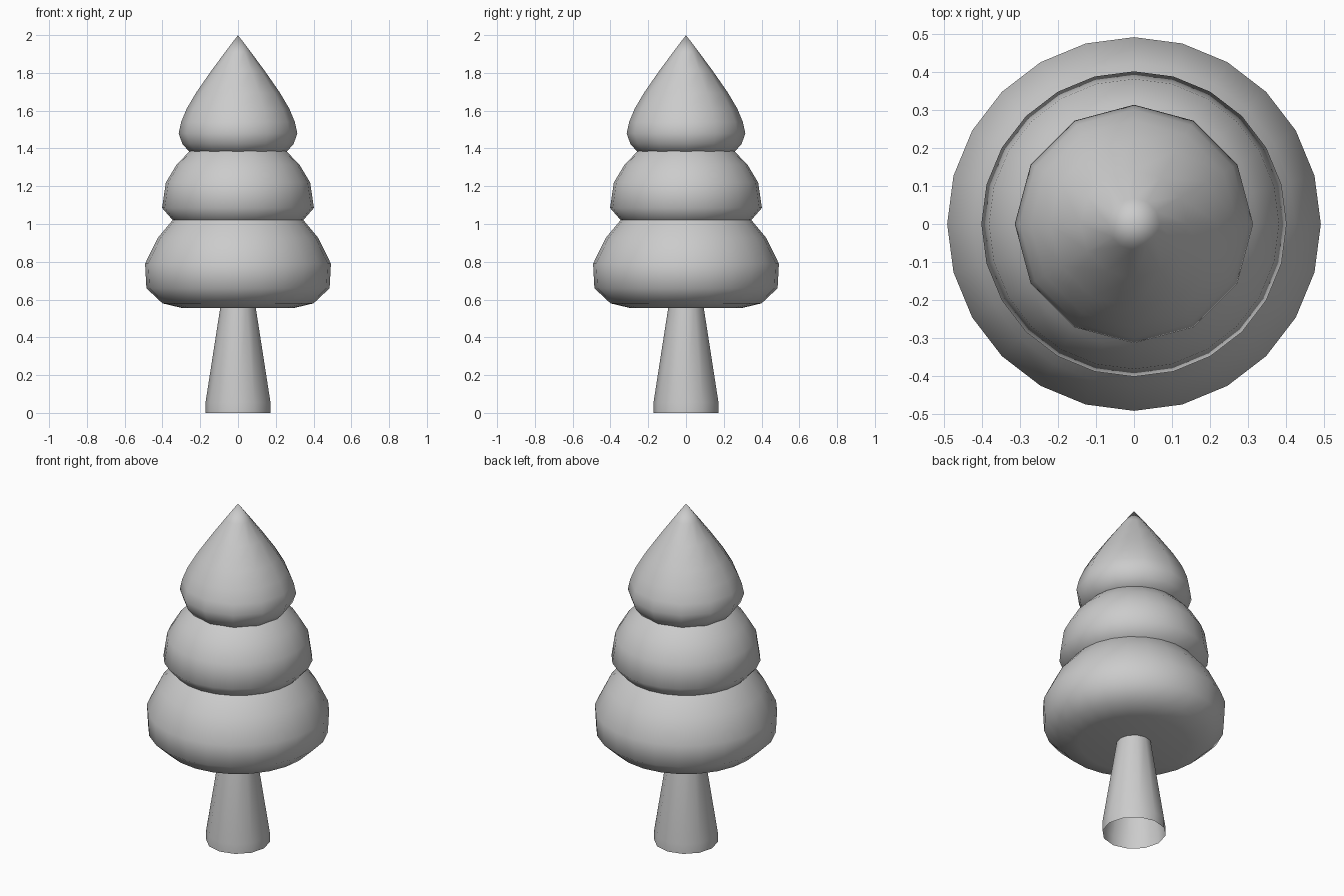
import bpy, bmesh, math

if "Cube" in bpy.data.objects:
    bpy.data.objects.remove(bpy.data.objects["Cube"])


def lathe(name, profile, sides):
    """Revolve (radius, z) points, listed bottom to top, around the z axis."""
    bm = bmesh.new()
    rings = []
    for r, z in profile:
        if r == 0:
            rings.append([bm.verts.new((0, 0, z))] * sides)
        else:
            rings.append([bm.verts.new((r * math.cos(2 * math.pi * i / sides),
                                        r * math.sin(2 * math.pi * i / sides), z))
                          for i in range(sides)])
    for low, high in zip(rings, rings[1:]):
        for i in range(sides):
            j = (i + 1) % sides
            corners = list(dict.fromkeys((low[i], low[j], high[j], high[i])))
            bm.faces.new(corners)
    for f in bm.faces:
        f.smooth = True
    bmesh.ops.recalc_face_normals(bm, faces=bm.faces)
    mesh = bpy.data.meshes.new(name)
    bm.to_mesh(mesh)
    bm.free()
    obj = bpy.data.objects.new(name, mesh)
    bpy.context.collection.objects.link(obj)
    return obj


# Tapered trunk, open underneath
lathe("trunk", [(0.172, 0), (0.172, 0.055), (0.092, 0.57)], 12)

# Wide bottom tier with a closed underside
lathe("lower_foliage", [(0, 0.555), (0.295, 0.555), (0.40, 0.58), (0.485, 0.66),
                        (0.492, 0.79), (0.425, 0.926), (0.345, 1.022), (0.27, 1.08)], 24)

# Middle tier
lathe("middle_foliage", [(0.28, 0.98), (0.345, 1.02), (0.402, 1.085), (0.382, 1.22),
                         (0.325, 1.315), (0.256, 1.385), (0.2, 1.42)], 24)

# Pointed top tier
lathe("top_foliage", [(0.2, 1.365), (0.26, 1.385), (0.295, 1.425), (0.314, 1.48),
                      (0.301, 1.54), (0.272, 1.61), (0.222, 1.695),
                      (0.142, 1.81), (0.068, 1.91), (0, 2)], 12)
